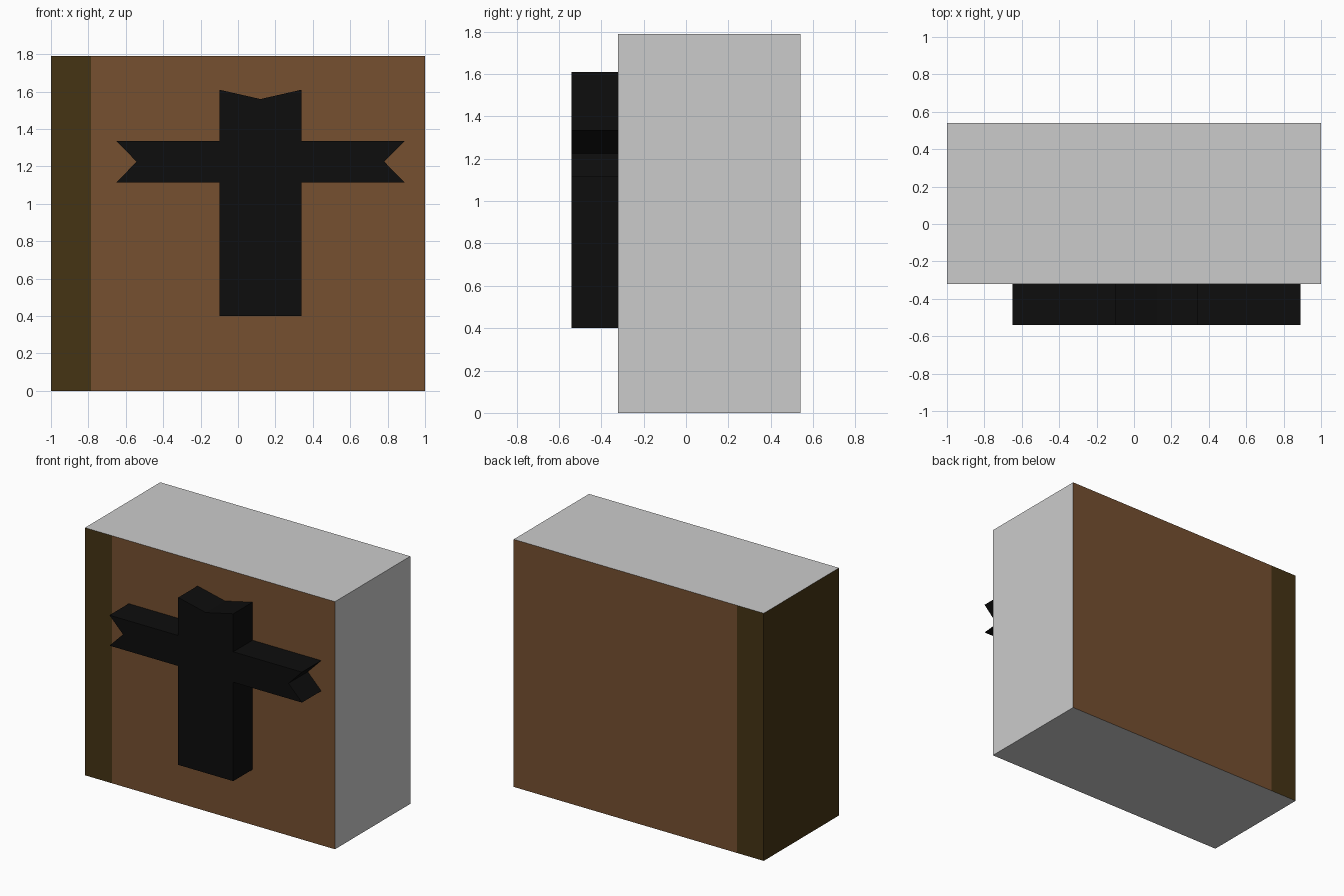
import bpy, bmesh
from mathutils import Vector

if "Cube" in bpy.data.objects:
    bpy.data.objects.remove(bpy.data.objects["Cube"])


def material(name, rgb):
    m = bpy.data.materials.new(name)
    m.diffuse_color = (*rgb, 1)
    m.use_nodes = True
    m.node_tree.nodes["Principled BSDF"].inputs["Base Color"].default_value = m.diffuse_color
    return m


def add_object(name, bm, mats):
    me = bpy.data.meshes.new(name)
    bmesh.ops.recalc_face_normals(bm, faces=bm.faces)
    bm.normal_update()
    bm.to_mesh(me)
    bm.free()
    for m in mats:
        me.materials.append(m)
    ob = bpy.data.objects.new(name, me)
    bpy.context.collection.objects.link(ob)
    return ob


pages = material("page_grey", (0.8, 0.8, 0.8))
cover = material("cover_brown", (0.18, 0.08, 0.03))
spine = material("spine_dark", (0.06, 0.034, 0.007))
black = material("cross_black", (0.004, 0.004, 0.004))

X0, X1, Y0, Y1, H = -1.0, 1.0, -0.32, 0.54, 1.79
SPINE_X = -0.785

# Book block: box cut once where the spine meets the covers
bm = bmesh.new()
bmesh.ops.create_cube(bm, size=1)
bmesh.ops.scale(bm, vec=(X1 - X0, Y1 - Y0, H), verts=bm.verts)
bmesh.ops.translate(bm, vec=(0, (Y0 + Y1) / 2, H / 2), verts=bm.verts)
bmesh.ops.bisect_plane(bm, geom=bm.verts[:] + bm.edges[:] + bm.faces[:],
                       plane_co=(SPINE_X, 0, 0), plane_no=(1, 0, 0))
bm.normal_update()
for f in bm.faces:
    c = f.calc_center_median()
    if abs(f.normal.y) > 0.5 or f.normal.x < -0.5:
        f.material_index = 2 if c.x < SPINE_X else 1
add_object("book", bm, [pages, cover, spine])

# Raised cross: right half of the outline, mirrored about its axis
CX = 0.12
half = [(0.22, 0.40), (0.22, 1.115), (0.77, 1.115), (0.662, 1.225),
        (0.77, 1.335), (0.22, 1.335), (0.22, 1.61)]
outline = ([(CX + x, z) for x, z in half] + [(CX, 1.56)]
           + [(CX - x, z) for x, z in reversed(half)])
bm = bmesh.new()
face = bm.faces.new([bm.verts.new((x, -0.54, z)) for x, z in outline])
ext = bmesh.ops.extrude_face_region(bm, geom=[face], use_keep_orig=True)
bmesh.ops.translate(bm, vec=Vector((0, Y0 + 0.54, 0)),
                    verts=[g for g in ext["geom"] if isinstance(g, bmesh.types.BMVert)])
add_object("cross", bm, [black])
